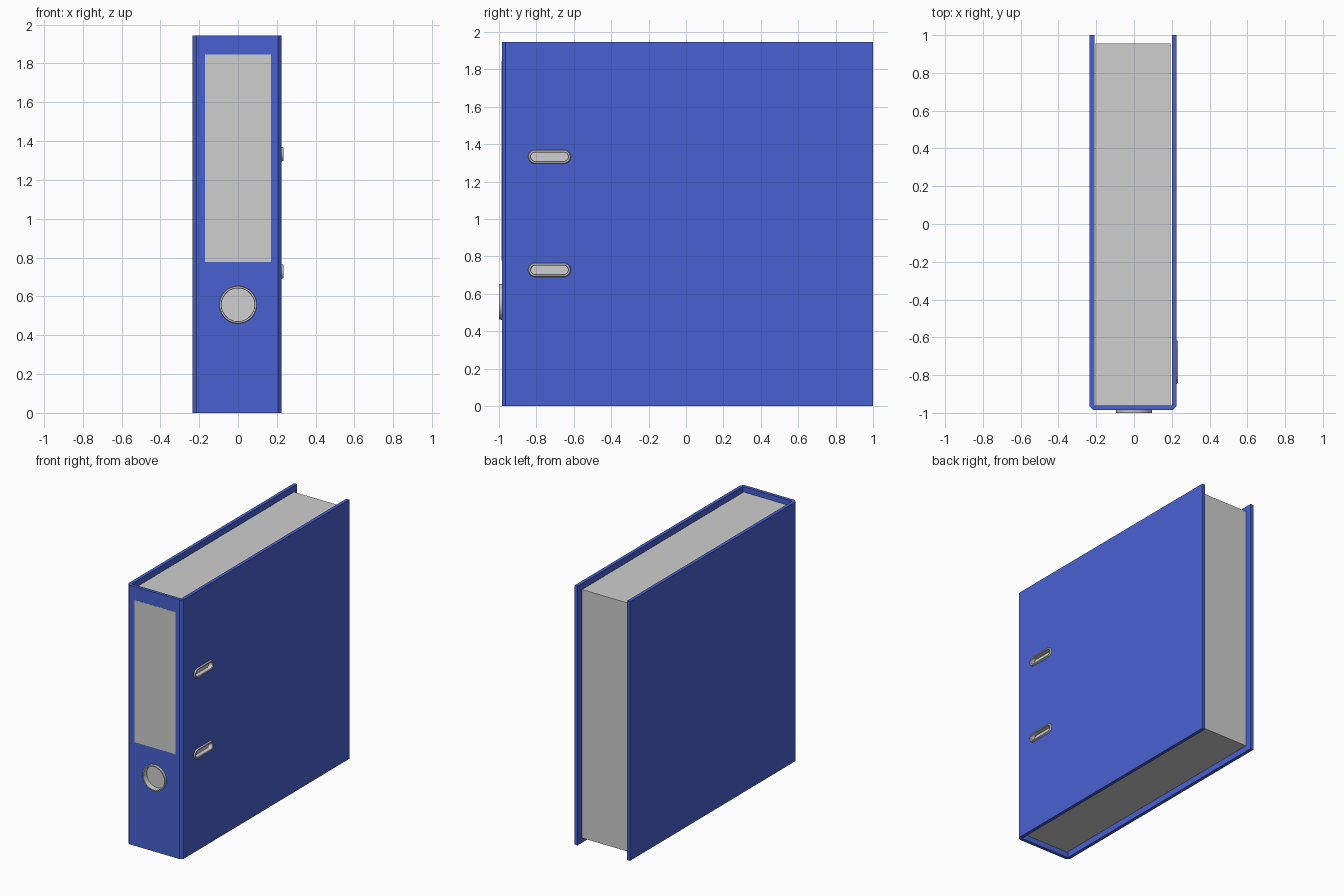
import bpy, bmesh, math
from mathutils import Matrix, Vector

cube = bpy.data.objects.get("Cube")
if cube:
    bpy.data.objects.remove(cube, do_unlink=True)


def material(name, rgb):
    m = bpy.data.materials.new(name)
    m.use_nodes = True
    m.diffuse_color = (*rgb, 1)
    bsdf = next(n for n in m.node_tree.nodes if n.type == "BSDF_PRINCIPLED")
    bsdf.inputs["Base Color"].default_value = (*rgb, 1)
    return m


BLUE = material("cover blue", (0.066, 0.12, 0.64))
GREY = material("light grey", (0.62, 0.62, 0.62))


def finish(name, bm, mat):
    bmesh.ops.recalc_face_normals(bm, faces=bm.faces)
    mesh = bpy.data.meshes.new(name)
    bm.to_mesh(mesh)
    bm.free()
    mesh.materials.append(mat)
    ob = bpy.data.objects.new(name, mesh)
    bpy.context.collection.objects.link(ob)
    return ob


def box(name, lo, hi, mat):
    lo, hi = Vector(lo), Vector(hi)
    bm = bmesh.new()
    bmesh.ops.create_cube(bm, size=1)
    for v in bm.verts:
        v.co = (lo + hi) / 2 + v.co * (hi - lo)
    return finish(name, bm, mat)


def prism(name, outline, height, mat):
    bm = bmesh.new()
    face = bm.faces.new([bm.verts.new((x, y, 0)) for x, y in outline])
    up = bmesh.ops.extrude_face_region(bm, geom=[face])["geom"]
    for v in up:
        if isinstance(v, bmesh.types.BMVert):
            v.co.z = height
    return finish(name, bm, mat)


def rounded_loop(half_straight, radius, steps=16):
    """Outline of a slot with round ends; a circle when half_straight is 0."""
    pts = []
    for side in (1, -1):
        for i in range(steps):
            a = math.pi * ((i + 0.5) / steps - 0.5)
            pts.append((side * (half_straight + radius * math.cos(a)),
                        side * radius * math.sin(a)))
    return pts


def rim(name, half_straight, section, place):
    """Hollow rim lofted through (radius, depth) points of its section."""
    bm = bmesh.new()
    loops = [[bm.verts.new((u, v, w)) for u, v in rounded_loop(half_straight, r)]
             for r, w in section]
    for a, b in zip(loops, loops[1:] + loops[:1]):
        for i in range(len(a)):
            j = (i + 1) % len(a)
            bm.faces.new((a[i], a[j], b[j], b[i]))
    bm.transform(place)
    ob = finish(name, bm, GREY)
    for o in bpy.context.selected_objects:
        o.select_set(False)
    ob.select_set(True)
    bpy.context.view_layer.objects.active = ob
    bpy.ops.object.shade_smooth_by_angle(angle=math.radians(25))


def cut_hole(target, half_straight, radius, place):
    cutter = prism("cutter", rounded_loop(half_straight, radius), 0.12, BLUE)
    cutter.data.transform(place @ Matrix.Translation((0, 0, -0.05)))
    cutter.hide_render = True
    mod = target.modifiers.new("hole", "BOOLEAN")
    mod.operation, mod.solver, mod.object = "DIFFERENCE", "EXACT", cutter
    graph = bpy.context.evaluated_depsgraph_get()
    cut = bpy.data.meshes.new_from_object(target.evaluated_get(graph))
    target.modifiers.clear()
    target.data = cut
    bpy.data.objects.remove(cutter, do_unlink=True)


# U-shaped cover with chamfered spine corners
L, R, FRONT, BACK, TOP = -0.235, 0.225, -0.985, 1.0, 1.945
T, C = 0.025, 0.02
cover = prism("cover", [
    (L, BACK), (L, FRONT + C), (L + C, FRONT), (R - C, FRONT), (R, FRONT + C),
    (R, BACK), (R - T, BACK), (R - T, FRONT + T), (L + T, FRONT + T), (L + T, BACK),
], TOP, BLUE)

# Paper block
box("paper_block", (-0.204, FRONT + T, 0.04), (0.194, 0.955, 1.905), GREY)

# Spine label
box("spine_label", (-0.17, FRONT - 0.001, 0.778), (0.17, FRONT + 0.002, 1.845), GREY)

# Finger hole with its ring, on the spine
on_spine = Matrix.Translation((0, FRONT, 0.557)) @ Matrix.Rotation(math.pi / 2, 4, "X")
cut_hole(cover, 0, 0.09, on_spine)
rim("finger_ring", 0,
    [(0.091, -T), (0.091, 0), (0.097, 0), (0.095, 0.015), (0.087, 0.015), (0.085, 0.010),
     (0.085, -T)], on_spine)

# Two eyelet slots on the left cover board
for label, z in (("upper", 1.333), ("lower", 0.728)):
    axes = Matrix(((0, 0, 1), (1, 0, 0), (0, 1, 0))).to_4x4()
    on_side = Matrix.Translation((R, -0.73, z)) @ axes
    cut_hole(cover, 0.076, 0.028, on_side)
    rim(label + "_eyelet", 0.076,
        [(0.029, -T), (0.029, 0), (0.038, 0), (0.034, 0.009), (0.026, 0.009),
         (0.023, 0.005), (0.023, -T)], on_side)
